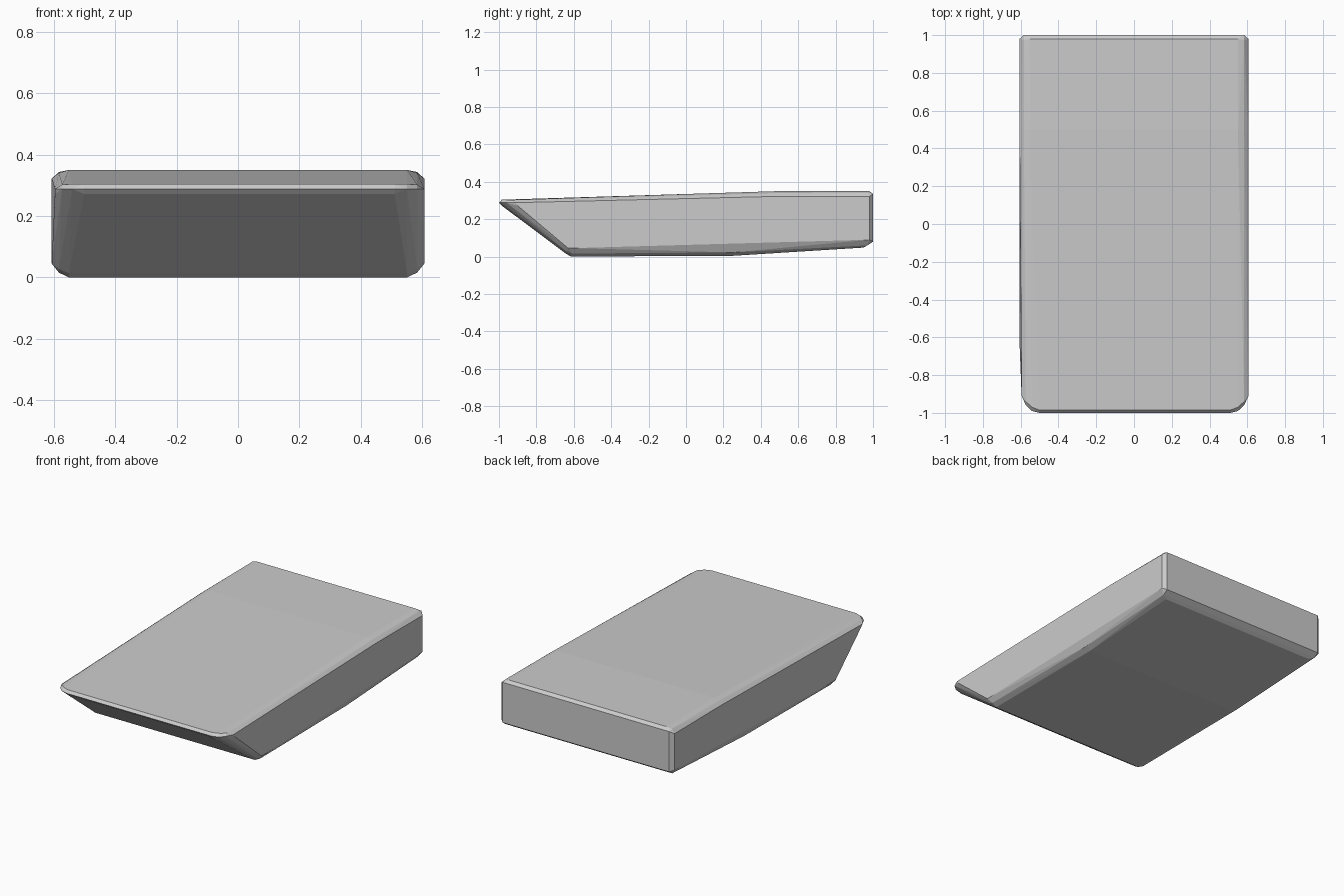
import bpy, bmesh

if "Cube" in bpy.data.objects:
    bpy.data.objects.remove(bpy.data.objects["Cube"])

# Side profiles (y, z) at increasing half-widths; their hull gives the softened slab
sections = [
    # full outline, front tip
    (0.51, [(-0.985, 0.272), (-1.0, 0.288), (-0.985, 0.304)]),
    # full outline, bottom and top
    (0.55, [(-0.955, 0.272), (-0.99, 0.288), (-0.97, 0.304), (-0.64, 0.014), (-0.615, 0.0),
            (0.25, 0.004), (0.95, 0.048), (0.5, 0.35), (0.98, 0.35)]),
    # back face and first rounding step
    (0.583, [(-0.935, 0.272), (-0.96, 0.288), (-0.94, 0.302), (-0.64, 0.028), (-0.61, 0.016),
             (0.25, 0.022), (0.97, 0.06), (1.0, 0.08), (1.0, 0.335), (0.975, 0.343), (0.5, 0.34)]),
    # flat side
    (0.606, [(-0.9, 0.272), (-0.91, 0.288), (-0.63, 0.045), (-0.6, 0.045),
             (0.98, 0.09), (0.98, 0.32), (0.5, 0.322)]),
]

bm = bmesh.new()
for side in (-1, 1):
    for half_width, points in sections:
        for y, z in points:
            # the left side narrows slightly toward the front
            taper = 0.982 if side < 0 and y < -0.8 else 1.0
            bm.verts.new((side * half_width * taper, y, z))
result = bmesh.ops.convex_hull(bm, input=bm.verts[:])
loose = [v for v in bm.verts if not v.link_faces]
bmesh.ops.delete(bm, geom=loose, context='VERTS')
bmesh.ops.dissolve_limit(bm, angle_limit=0.01, verts=bm.verts[:], edges=bm.edges[:])
bmesh.ops.recalc_face_normals(bm, faces=bm.faces[:])

# Slanted slab, flat faceted
mesh = bpy.data.meshes.new("slanted_slab")
bm.to_mesh(mesh)
bm.free()
slab = bpy.data.objects.new("slanted_slab", mesh)
bpy.context.collection.objects.link(slab)
